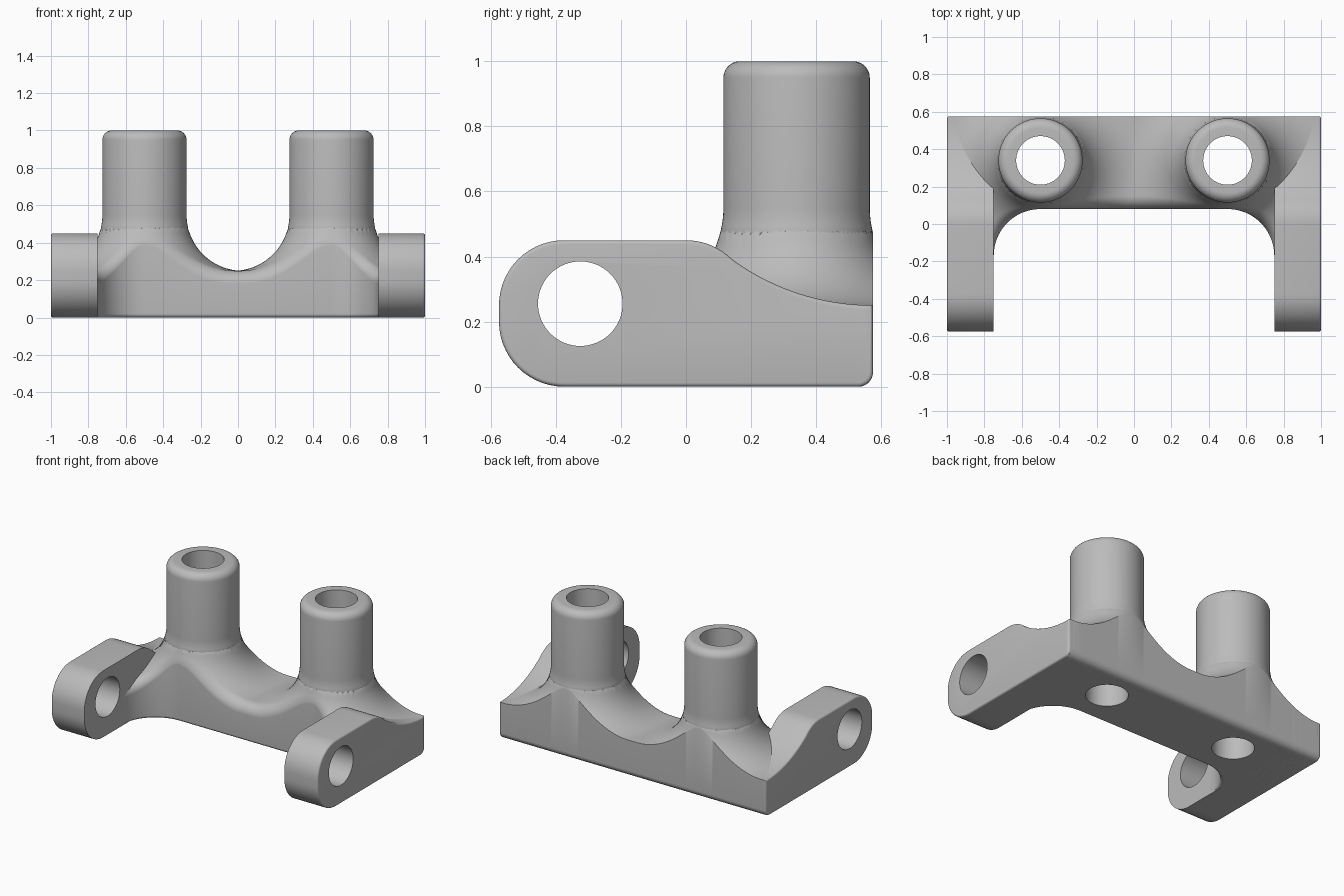
import bpy, bmesh, math
from math import sin, cos, pi, sqrt, hypot, radians

cube = bpy.data.objects.get("Cube")
if cube:
    bpy.data.objects.remove(cube, do_unlink=True)

grey = bpy.data.materials.new("plain grey")
grey.use_nodes = True
grey.diffuse_color = (0.5, 0.5, 0.5, 1)
grey.node_tree.nodes["Principled BSDF"].inputs["Base Color"].default_value = (0.5, 0.5, 0.5, 1)

POST_X, POST_Y, POST_R, BORE = 0.5, 0.34, 0.225, 0.13
FLARE, FLARE_Z, SLAB = 0.3, 0.55, 0.25      # flare arc radius, its centre height, slab top
SKIRT = 0.233                               # radius where the post meets the body
BACK, CORNER, CORNER_Y = 0.575, 0.25, -0.17 # back face, inner corner fillet
BACK_ROUND = 0.045


def make_object(name, bm):
    bmesh.ops.recalc_face_normals(bm, faces=bm.faces)
    mesh = bpy.data.meshes.new(name)
    bm.to_mesh(mesh)
    bm.free()
    obj = bpy.data.objects.new(name, mesh)
    bpy.context.collection.objects.link(obj)
    mesh.materials.append(grey)
    return obj


def activate(obj):
    bpy.ops.object.select_all(action='DESELECT')
    obj.select_set(True)
    bpy.context.view_layer.objects.active = obj


def smooth(obj):
    activate(obj)
    bpy.ops.object.shade_smooth_by_angle(angle=radians(32))


def drill(obj, location, rotation, radius):
    """Cut a round through hole, then discard the cutter."""
    bpy.ops.mesh.primitive_cylinder_add(vertices=64, radius=radius, depth=3,
                                        location=location, rotation=rotation)
    cutter = bpy.context.object
    cutter.hide_render = True
    activate(obj)
    mod = obj.modifiers.new("hole", 'BOOLEAN')
    mod.operation, mod.solver, mod.object = 'DIFFERENCE', 'EXACT', cutter
    bpy.ops.object.modifier_apply(modifier=mod.name)
    bpy.data.objects.remove(cutter, do_unlink=True)


def arc(cx, cy, r, start, end, steps):
    angles = [radians(start + (end - start) * i / steps) for i in range(steps + 1)]
    return [(cx + r * cos(a), cy + r * sin(a)) for a in angles]


# Body: cross-sections along x, each topped by the flares around the posts
def edge_drop(d, r):
    return r - sqrt(max(0, r * r - (r - d) ** 2)) if d < r else 0


def flare_height(x, y):
    r = max(SKIRT, hypot(abs(x) - POST_X, y - POST_Y))
    reach = POST_R + FLARE - r
    return max(SLAB, FLARE_Z - sqrt(FLARE ** 2 - reach ** 2)) if reach > 0 else SLAB


def front_edge(x):
    a = min(max(abs(x) - POST_X, 0), CORNER)
    return CORNER_Y + sqrt(max(0, CORNER ** 2 - a * a))


def front_distance(x, y):
    a = abs(x) - POST_X
    if a <= 0:
        return y - CORNER_Y - CORNER
    return max(0, hypot(a, y - CORNER_Y) - CORNER)


def body_section(x):
    y0, rows = front_edge(x), 60
    top, bottom = [], []
    for i in range(rows + 1):
        y = y0 + (BACK - y0) * (1 - cos(pi * i / rows)) / 2
        d, h = front_distance(x, y), flare_height(x, y)
        soft = 0.02 + 0.05 * min(1, max(0, (0.42 - h) / 0.17))
        top.append((x, y, h - edge_drop(d, soft)))
        bottom.append((x, y, edge_drop(d, 0.02) + edge_drop(BACK - y, BACK_ROUND)))
    return top + bottom[::-1]


half = [0.5 * i / 50 for i in range(51)]
half += [POST_X + CORNER * sin(pi / 2 * i / 24) for i in range(1, 25)]
half += [0.75 + 0.235 * i / 20 for i in range(1, 21)]
bm = bmesh.new()
loops = [[bm.verts.new(p) for p in body_section(x)]
         for x in [-x for x in half[:0:-1]] + half]
for a, b in zip(loops, loops[1:]):
    for i in range(len(a)):
        j = (i + 1) % len(a)
        bm.faces.new((a[i], a[j], b[j], b[i]))
bm.faces.new(loops[0])
bm.faces.new(loops[-1])
body = make_object("body", bm)
for side in (-1, 1):
    drill(body, (side * POST_X, POST_Y, 0), (0, 0, 0), 0.14)
smooth(body)

# Posts: lathed tubes with a rounded rim and the top of the flare
end = math.degrees(math.acos((POST_R + FLARE - SKIRT) / FLARE))
profile = [(BORE, 0), (0.145, 0), (0.145, 0.3), (SKIRT, 0.3)]
profile += arc(POST_R + FLARE, FLARE_Z, FLARE, 180 + end, 180, 5)
profile += arc(POST_R - 0.05, 0.95, 0.05, 0, 90, 7) + [(BORE, 1)]


def make_post(name, x):
    bm = bmesh.new()
    n = 72
    rings = [[bm.verts.new((x + r * cos(2 * pi * k / n), POST_Y + r * sin(2 * pi * k / n), z))
              for k in range(n)] for r, z in profile]
    for a, b in zip(rings, rings[1:] + rings[:1]):
        for k in range(n):
            m = (k + 1) % n
            bm.faces.new((a[k], a[m], b[m], b[k]))
    smooth(make_object(name, bm))


# Arms: side profile extruded across, edges softened, drilled for a pin
outline = arc(-0.375, 0.2, 0.2, 270, 180, 14) + arc(-0.375, 0.25, 0.2, 180, 90, 14)
outline += arc(0, 0.25, 0.2, 90, 52, 8)
outline += arc(BACK, SLAB + 0.735, 0.735, 232, 270, 16)[1:]
outline += arc(BACK - BACK_ROUND, BACK_ROUND, BACK_ROUND, 0, -90, 6)


def make_arm(name, side):
    bm = bmesh.new()
    caps = [[bm.verts.new((side * x, y, z)) for y, z in outline] for x in (0.75, 1)]
    for cap in caps:
        bm.faces.new(cap)
    inner, outer = caps
    for i in range(len(outline)):
        j = (i + 1) % len(outline)
        bm.faces.new((inner[i], inner[j], outer[j], outer[i]))
    for x, width in ((0.75, 0.03), (1, 0.012)):
        rim = [e for e in bm.edges if all(abs(abs(v.co.x) - x) < 1e-4 for v in e.verts)]
        bmesh.ops.bevel(bm, geom=rim, offset=width, segments=4, profile=0.5, affect='EDGES')
    arm = make_object(name, bm)
    drill(arm, (0, -0.325, 0.255), (0, pi / 2, 0), BORE)
    smooth(arm)


for label, side in (("left", 1), ("right", -1)):
    make_post(label + "_post", side * POST_X)
    make_arm(label + "_arm", side)
